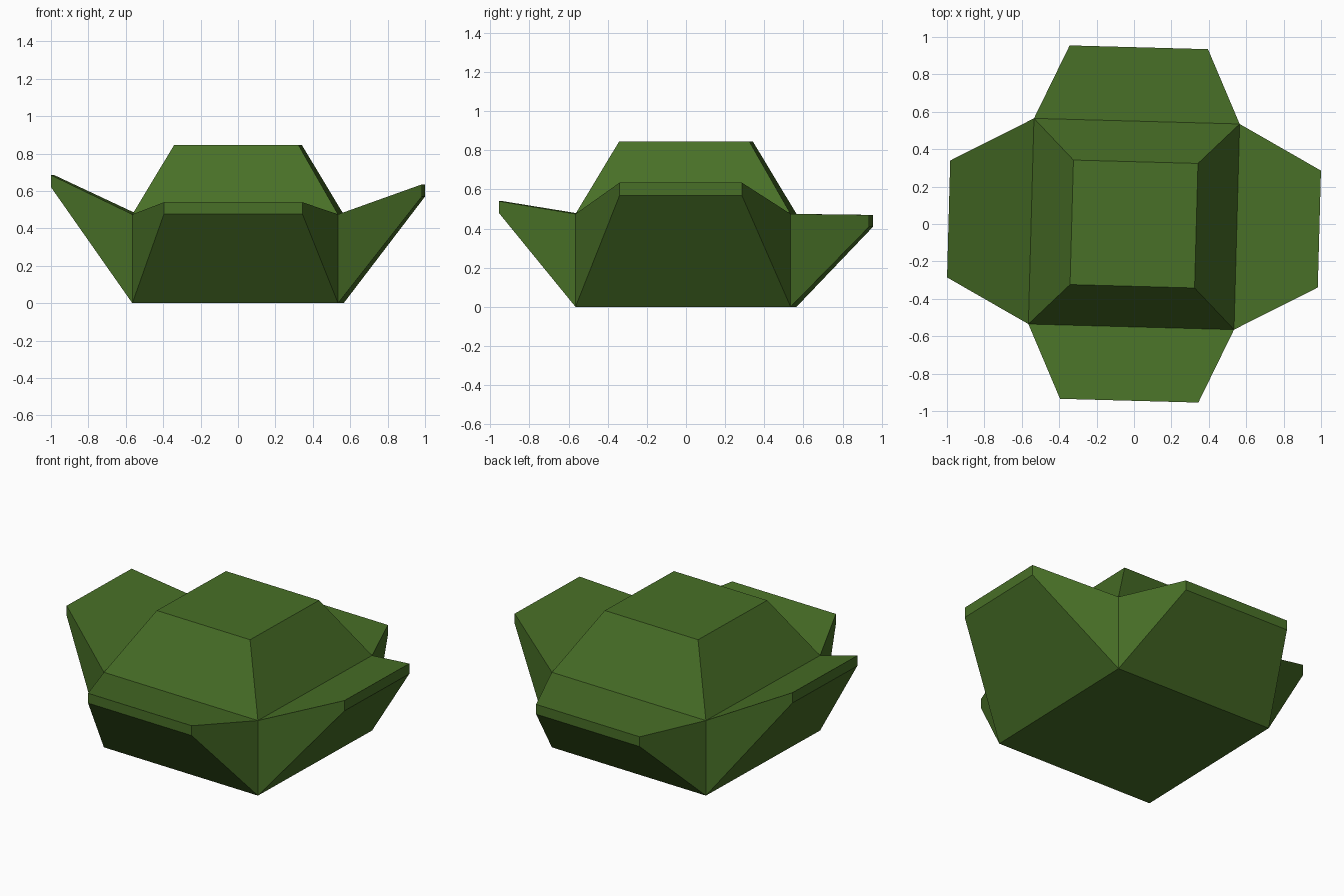
import bpy, bmesh, math
from mathutils import Matrix, Vector

if "Cube" in bpy.data.objects:
    bpy.data.objects.remove(bpy.data.objects["Cube"])

HALF, HEIGHT = 0.55, 0.475      # core block half width and height
TURN = math.radians(-1.56)      # slight turn of the whole bush

green = bpy.data.materials.new("leaf green")
green.diffuse_color = (0.065, 0.16, 0.02, 1)
green.use_nodes = True
green.node_tree.nodes["Principled BSDF"].inputs["Base Color"].default_value = green.diffuse_color

bm = bmesh.new()

# Core block standing on the ground
bmesh.ops.create_cube(bm, size=1, matrix=Matrix.Translation((0, 0, HEIGHT / 2))
                      @ Matrix.Diagonal((2 * HALF, 2 * HALF, HEIGHT, 1)))


def extrude_side(direction, place):
    """Extrude the block face looking along direction; place() moves its corners."""
    bm.normal_update()
    face = max(bm.faces, key=lambda f: f.normal.dot(direction))
    new = bmesh.ops.extrude_discrete_faces(bm, faces=[face])["faces"][0]
    for v in new.verts:
        v.co = place(v.co)


def flap(direction, reach, half, low, high):
    d = Vector(direction)
    side = Vector((-d.y, d.x, 0))

    def place(co):
        p = d * reach + side * math.copysign(half, co.dot(side))
        p.z = high if co.z > HEIGHT / 2 else low
        return p
    extrude_side(d, place)


# Four drooping or rising side flaps: direction, reach, half width, bottom, top
for args in (((-1, 0, 0), 0.9915, 0.3125, 0.62, 0.685),
             ((1, 0, 0), 0.9915, 0.3125, 0.57, 0.635),
             ((0, -1, 0), 0.945, 0.37, 0.478, 0.54),
             ((0, 1, 0), 0.945, 0.37, 0.408, 0.47)):
    flap(*args)

# Tapered crown
extrude_side(Vector((0, 0, 1)),
             lambda co: Vector((co.x * 0.333 / HALF, co.y * 0.333 / HALF, 0.845)))

bmesh.ops.rotate(bm, verts=bm.verts, matrix=Matrix.Rotation(TURN, 3, "Z"))
bmesh.ops.recalc_face_normals(bm, faces=bm.faces)

mesh = bpy.data.meshes.new("bush")
bm.to_mesh(mesh)
bm.free()
mesh.materials.append(green)
bpy.context.collection.objects.link(bpy.data.objects.new("bush", mesh))
